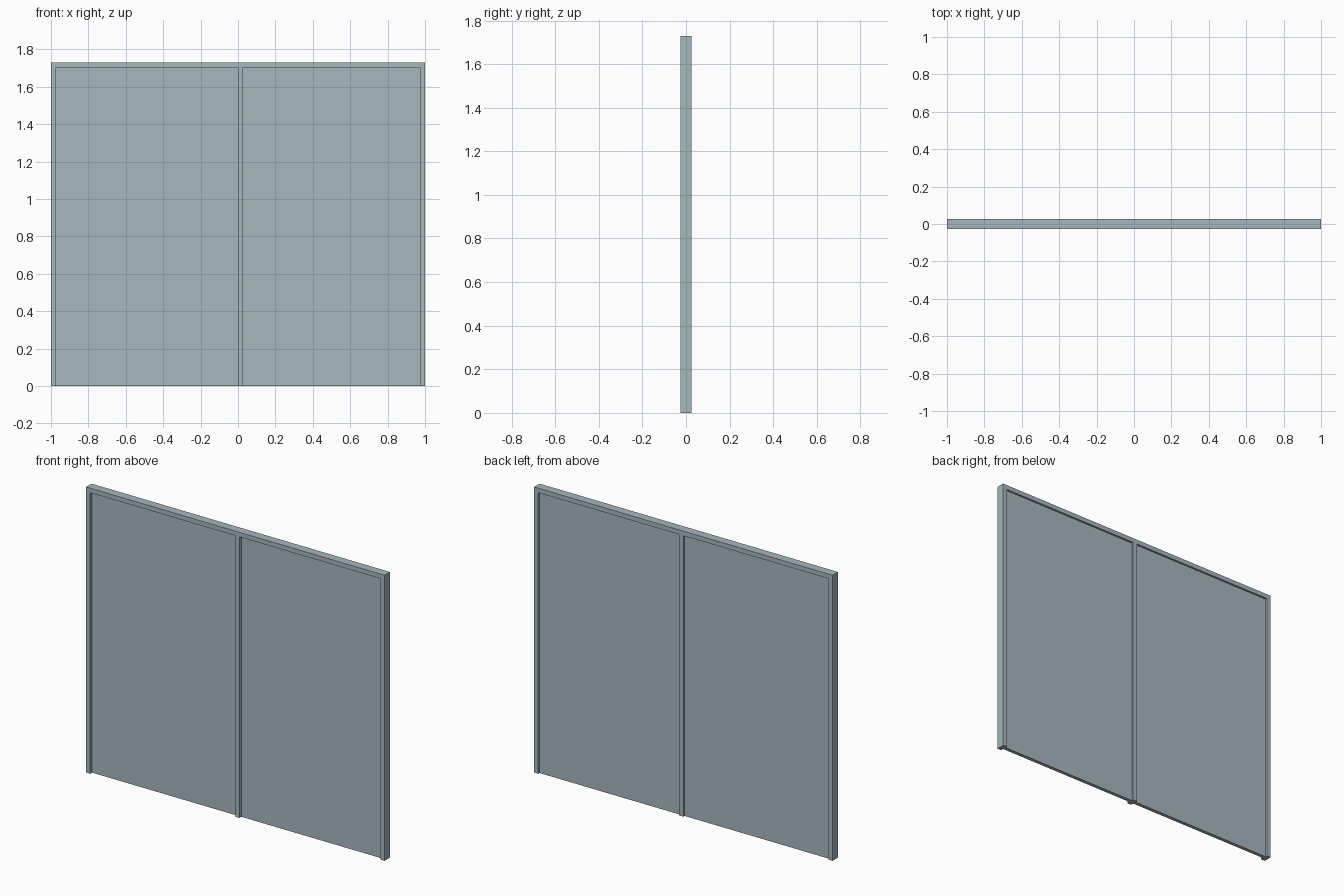
import bpy

cube = bpy.data.objects.get("Cube")
if cube:
    bpy.data.objects.remove(cube, do_unlink=True)

# Overall dimensions
HALF_WIDTH, HEIGHT, HALF_DEPTH, BAR = 1.0, 1.73, 0.026, 0.028

# Single pale blue-grey finish
mat = bpy.data.materials.new("pale_blue_grey")
mat.use_nodes = True
colour = (0.38, 0.48, 0.52, 1)
mat.diffuse_color = colour
mat.node_tree.nodes["Principled BSDF"].inputs["Base Color"].default_value = colour


def box(name, low, high):
    """Flat-sided box between two opposite corners."""
    bpy.ops.mesh.primitive_cube_add(size=1)
    obj = bpy.context.object
    obj.name = obj.data.name = name
    for v in obj.data.vertices:
        v.co = [h if c > 0 else l for c, l, h in zip(v.co, low, high)]
    obj.data.materials.append(mat)
    return obj


def bar(name, x0, x1, z0, z1):
    """Frame member spanning the full depth."""
    return box(name, (x0, -HALF_DEPTH, z0), (x1, HALF_DEPTH, z1))


# Surrounding frame, open at the floor
inner = HALF_WIDTH - BAR
top = HEIGHT - BAR
bar("top_rail", -HALF_WIDTH, HALF_WIDTH, top, HEIGHT)
bar("right_stile", -HALF_WIDTH, -inner, 0, top)
bar("left_stile", inner, HALF_WIDTH, 0, top)
bar("middle_post", 0, BAR, 0, top)

# Thin recessed panels either side of the post
for name, x0, x1 in (("right_panel", -inner, 0), ("left_panel", BAR, inner)):
    box(name, (x0, -0.008, 0), (x1, 0.014, top))
